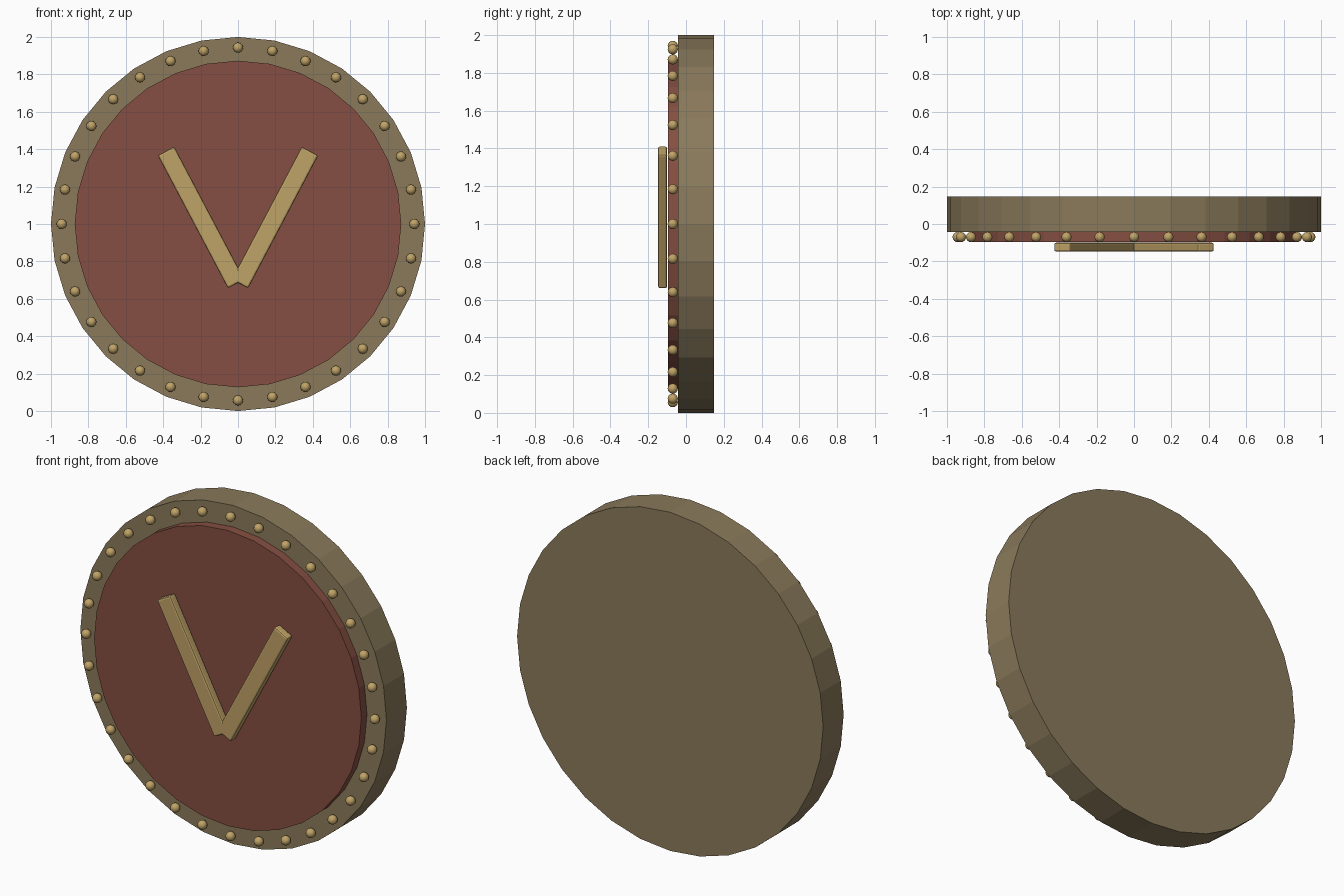
import bpy
from math import sin, cos, pi, atan2, hypot

cube = bpy.data.objects.get("Cube")
if cube:
    bpy.data.objects.remove(cube, do_unlink=True)


def material(name, rgb):
    """Material from 8-bit sRGB values, stored as linear."""
    col = [((c / 255 + 0.055) / 1.055) ** 2.4 for c in rgb] + [1]
    m = bpy.data.materials.new(name)
    m.use_nodes = True
    m.diffuse_color = col
    m.node_tree.nodes["Principled BSDF"].inputs["Base Color"].default_value = col
    return m


WOOD = material("drab brown", (138, 122, 91))
RED = material("brick red", (133, 79, 66))
GOLD = material("brass", (192, 163, 103))


def finish(name, mat):
    ob = bpy.context.object
    ob.name = ob.data.name = name
    ob.data.materials.append(mat)
    return ob


def disc(name, radius, front, back, mat):
    bpy.ops.mesh.primitive_cylinder_add(
        vertices=32, radius=radius, depth=back - front,
        location=(0, (front + back) / 2, 1), rotation=(pi / 2, 0, 0))
    return finish(name, mat)


# Shield body and raised face
disc("shield_body", 1.0, -0.043, 0.148, WOOD)
disc("shield_face", 0.873, -0.096, -0.03, RED)

# Ring of studs around the rim
for i in range(32):
    a = 2 * pi * i / 32
    bpy.ops.mesh.primitive_uv_sphere_add(
        segments=16, ring_count=8, radius=0.027,
        location=(0.943 * sin(a), -0.07, 1 + 0.943 * cos(a)))
    bpy.ops.object.shade_smooth()
    finish(f"stud_{i + 1:02d}", GOLD)

# Two slanted bars meeting at the bottom
top, bottom = (0.385, 1.39), (0.01, 0.68)
dx, dz = top[0] - bottom[0], top[1] - bottom[1]
for side, label in ((1, "left"), (-1, "right")):
    bpy.ops.mesh.primitive_cube_add(
        size=1, location=(side * (top[0] + bottom[0]) / 2, -0.124,
                          (top[1] + bottom[1]) / 2),
        rotation=(0, side * atan2(dx, dz), 0))
    bar = finish(f"{label}_bar", GOLD)
    bar.scale = (0.1, 0.048, hypot(dx, dz))
    bpy.ops.object.transform_apply(location=False, rotation=False, scale=True)
    bevel = bar.modifiers.new("Soft edges", "BEVEL")
    bevel.width = 0.01
    bevel.segments = 2
